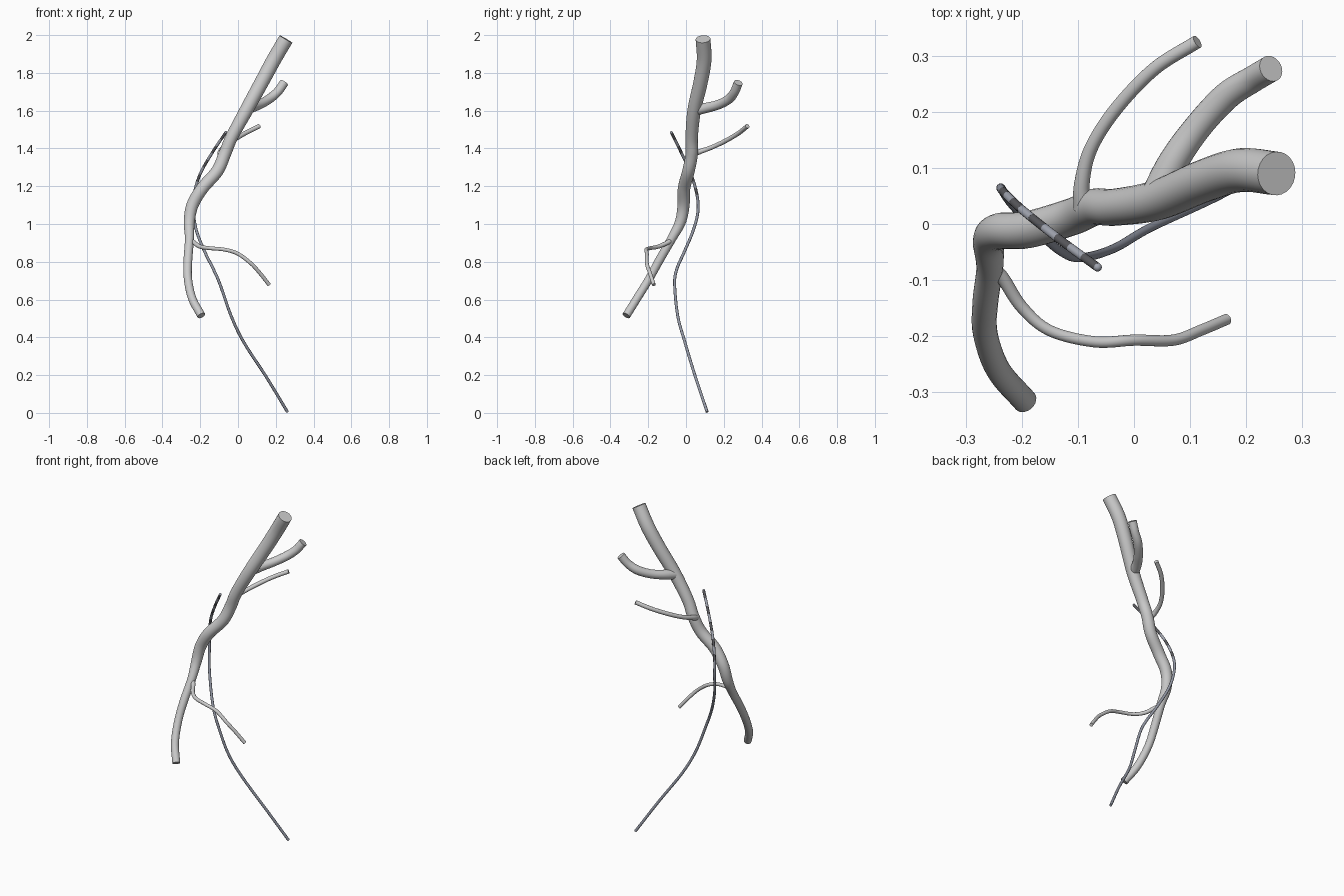
import bpy, bmesh, math
from mathutils import Vector

if "Cube" in bpy.data.objects:
    bpy.data.objects.remove(bpy.data.objects["Cube"])


def smooth_path(pts, steps=8):
    """Catmull-Rom samples through (x, y, z, radius) points."""
    P = [Vector(p) for p in pts]
    P = [2 * P[0] - P[1]] + P + [2 * P[-1] - P[-2]]
    out = []
    for i in range(1, len(P) - 2):
        a, b, c, d = P[i - 1:i + 3]
        for k in range(steps):
            t = k / steps
            out.append(0.5 * (2 * b + (c - a) * t + (2 * a - 5 * b + 4 * c - d) * t * t
                              + (3 * b - a - 3 * c + d) * t ** 3))
    return out + [P[-2]]


def tube(name, path, sides=24, color=None):
    """Capped round tube swept along sampled points."""
    bm = bmesh.new()
    pos = [p.to_3d() for p in path]
    rings, n = [], Vector((0.3, 1, 0.1))
    for i, p in enumerate(pos):
        t = (pos[min(i + 1, len(pos) - 1)] - pos[max(i - 1, 0)]).normalized()
        n = (n - t * n.dot(t)).normalized()
        b = t.cross(n)
        angles = [math.tau * k / sides for k in range(sides)]
        rings.append([bm.verts.new(p + path[i][3] * (n * math.cos(a) + b * math.sin(a)))
                      for a in angles])
    for r, s in zip(rings, rings[1:]):
        for k in range(sides):
            j = (k + 1) % sides
            bm.faces.new((r[k], r[j], s[j], s[k]))
    bm.faces.new(rings[0][::-1])
    bm.faces.new(rings[-1])
    bmesh.ops.recalc_face_normals(bm, faces=bm.faces)
    me = bpy.data.meshes.new(name)
    bm.to_mesh(me)
    bm.free()
    ob = bpy.data.objects.new(name, me)
    bpy.context.collection.objects.link(ob)
    if color:
        me.materials.append(color)
    bpy.ops.object.select_all(action='DESELECT')
    ob.select_set(True)
    bpy.context.view_layer.objects.active = ob
    bpy.ops.object.shade_smooth_by_angle(angle=math.radians(40))
    return ob


def material(name, rgb):
    m = bpy.data.materials.new(name)
    m.diffuse_color = (*rgb, 1)
    m.use_nodes = True
    m.node_tree.nodes["Principled BSDF"].inputs["Base Color"].default_value = m.diffuse_color
    return m


# Main vessel, tapering downwards
tube("main_vessel", smooth_path([
    (.254, .09, 1.979, .039), (.19, .096, 1.87, .039), (.125, .077, 1.75, .038),
    (.043, .043, 1.6, .036), (-.033, .03, 1.46, .033), (-.07, .03, 1.37, .033),
    (-.11, .013, 1.28, .033), (-.188, -.01, 1.19, .033), (-.241, -.013, 1.10, .032),
    (-.258, -.03, 1.01, .029), (-.257, -.077, .92, .024), (-.265, -.14, .81, .023),
    (-.265, -.195, .71, .022), (-.242, -.26, .605, .022), (-.194, -.316, .515, .022)]))

# Side branches
tube("upper_branch", smooth_path([
    (.035, .035, 1.6, .03), (.068, .107, 1.615, .027), (.113, .172, 1.632, .025),
    (.165, .228, 1.662, .025), (.21, .257, 1.70, .024), (.244, .277, 1.748, .024)]))
tube("middle_branch", smooth_path([
    (-.09, .028, 1.365, .018), (-.093, .07, 1.382, .014), (-.077, .134, 1.405, .012),
    (-.032, .205, 1.438, .012), (.037, .277, 1.48, .012), (.113, .325, 1.518, .012)]))
tube("lower_branch", smooth_path([
    (-.258, -.075, .92, .013), (-.235, -.095, .903, .012), (-.2, -.148, .88, .011),
    (-.15, -.19, .872, .01), (-.07, -.21, .864, .01), (0, -.207, .842, .01),
    (.07, -.207, .79, .01), (.12, -.189, .735, .01), (.165, -.17, .678, .01)]))

# Guide wire, from the lower end to the curved tip
r = .0078
wire = smooth_path([(x, y, z, r) for x, y, z in [
    (.262, .112, .005), (.15, .05, .19), (.03, -.006, .375), (-.037, -.044, .515),
    (-.095, -.06, .68), (-.13, -.049, .76), (-.177, -.008, .855), (-.22, .038, .965),
    (-.236, .063, 1.065), (-.233, .058, 1.155), (-.2, .026, 1.265), (-.136, -.025, 1.378),
    (-.065, -.077, 1.484)]], 12)
cut = 12 * 9
shaft = material("wire_grey", (.28, .30, .36))
dark = material("band_dark", (.1, .1, .11))
light = material("band_light", (.36, .38, .44))
tube("wire_shaft", wire[:cut + 1], 16, shaft)

# Banded tip with alternating markers
band = 4
for i, start in enumerate(range(cut, len(wire) - 1, band)):
    tube(f"wire_tip_band_{i + 1}", wire[start:start + band + 1], 16, light if i % 2 else dark)

# Rounded end of the tip
bpy.ops.mesh.primitive_uv_sphere_add(segments=16, ring_count=10, radius=r,
                                     location=wire[-1].to_3d())
end = bpy.context.object
end.name = "wire_tip_end"
end.data.materials.append(light)
bpy.ops.object.shade_smooth()
